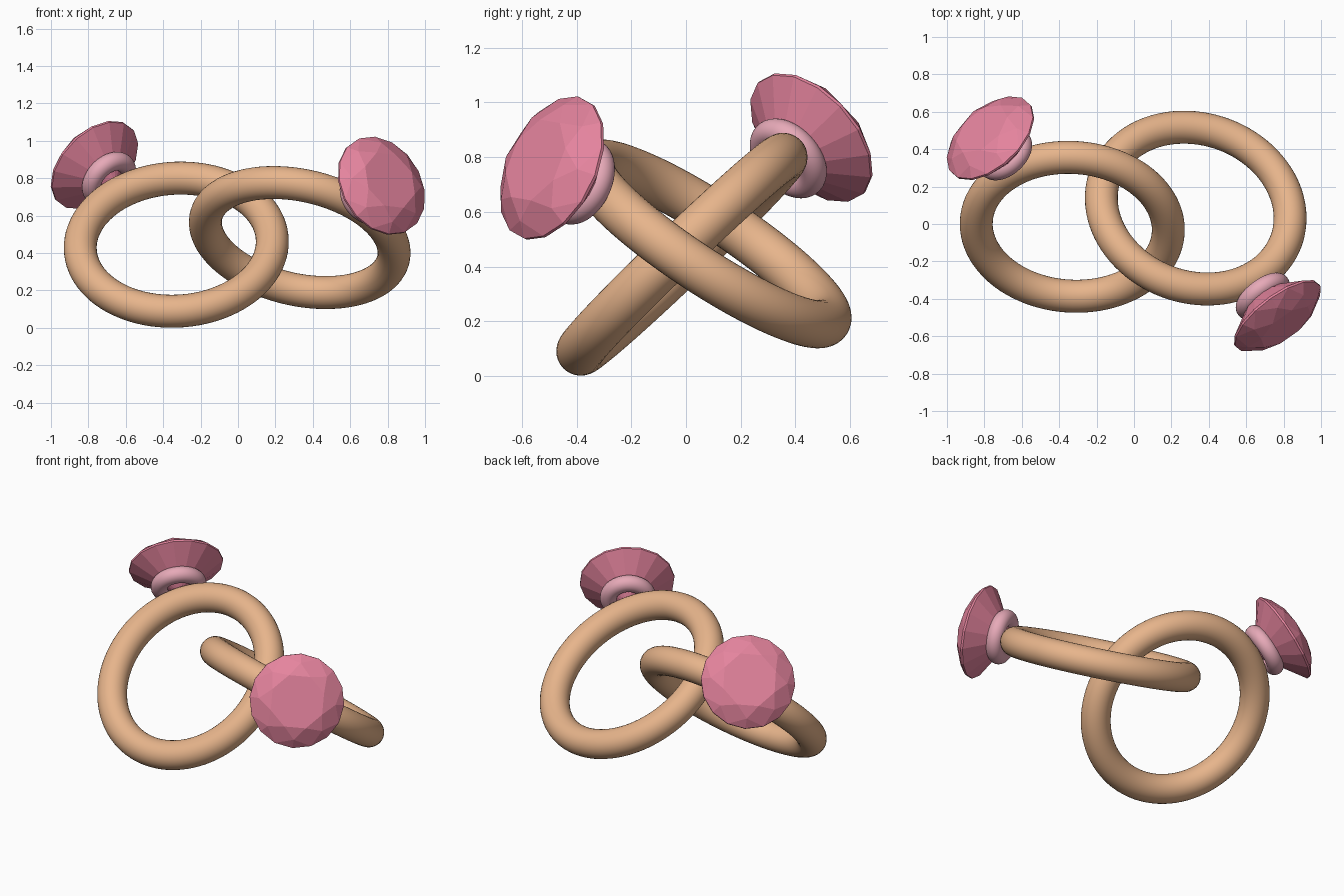
import bpy, bmesh
from math import cos, sin, pi
from mathutils import Vector, Matrix

if "Cube" in bpy.data.objects:
    bpy.data.objects.remove(bpy.data.objects["Cube"])


def material(name, rgb):
    m = bpy.data.materials.new(name)
    m.diffuse_color = (*rgb, 1)
    m.use_nodes = True
    m.node_tree.nodes["Principled BSDF"].inputs["Base Color"].default_value = m.diffuse_color
    return m


GOLD = material("band_copper", (0.80, 0.46, 0.26))
GEM = material("gem_red", (0.78, 0.23, 0.34))
ROSE = material("setting_rose", (0.80, 0.40, 0.48))

RING_R, TUBE_R = 0.514, 0.088


def torus(name, major, minor, segs, matrix, mat):
    bpy.ops.mesh.primitive_torus_add(major_radius=major, minor_radius=minor,
                                     major_segments=segs, minor_segments=32)
    ob = bpy.context.object
    ob.name = name
    ob.matrix_world = matrix
    ob.data.materials.append(mat)
    bpy.ops.object.shade_smooth()
    return ob


def brilliant(name, matrix):
    # Faceted stone: table, crown, girdle and point, girdle at local z = 0
    bm = bmesh.new()
    # radius, height, sides, angular offset
    levels = [(0.165, 0.082, 8, 0), (0.228, 0.052, 8, 0.5),
              (0.28, 0.006, 16, 0), (0.28, -0.006, 16, 0)]
    for r, z, n, off in levels:
        for i in range(n):
            a = 2 * pi * (i + off) / n
            bm.verts.new((r * cos(a), r * sin(a), z))
    bm.verts.new((0, 0, -0.205))
    bmesh.ops.convex_hull(bm, input=bm.verts[:])
    bmesh.ops.dissolve_limit(bm, angle_limit=0.03, verts=bm.verts[:], edges=bm.edges[:])
    bmesh.ops.recalc_face_normals(bm, faces=bm.faces[:])
    me = bpy.data.meshes.new(name)
    bm.to_mesh(me)
    bm.free()
    me.materials.append(GEM)
    ob = bpy.data.objects.new(name, me)
    bpy.context.collection.objects.link(ob)
    ob.matrix_world = matrix


def frame(origin, z_axis, x_hint):
    z = Vector(z_axis).normalized()
    y = z.cross(Vector(x_hint)).normalized()
    x = y.cross(z)
    m = Matrix((x, y, z)).transposed().to_4x4()
    m.translation = origin
    return m


def gem_ring(side, centre, normal, toward_gem):
    c, n = Vector(centre), Vector(normal).normalized()
    d = Vector(toward_gem)
    d = (d - n * d.dot(n)).normalized()
    # Band
    torus(side + "_band", RING_R, TUBE_R, 96, frame(c, n, d), GOLD)
    # Setting collar between band and stone
    torus(side + "_setting", 0.115, 0.05, 48, frame(c + d * 0.635, d, n), ROSE)
    # Stone
    brilliant(side + "_gem", frame(c + d * 0.773, d, n))


# Two interlocked rings
gem_ring("left_ring", (-0.33, -0.015, 0.445), (-0.045, -0.69, 0.72), (-0.566, 0.611, 0.553))
gem_ring("right_ring", (0.33, 0.085, 0.483), (0.19, 0.54, 0.82), (0.565, -0.744, 0.358))
